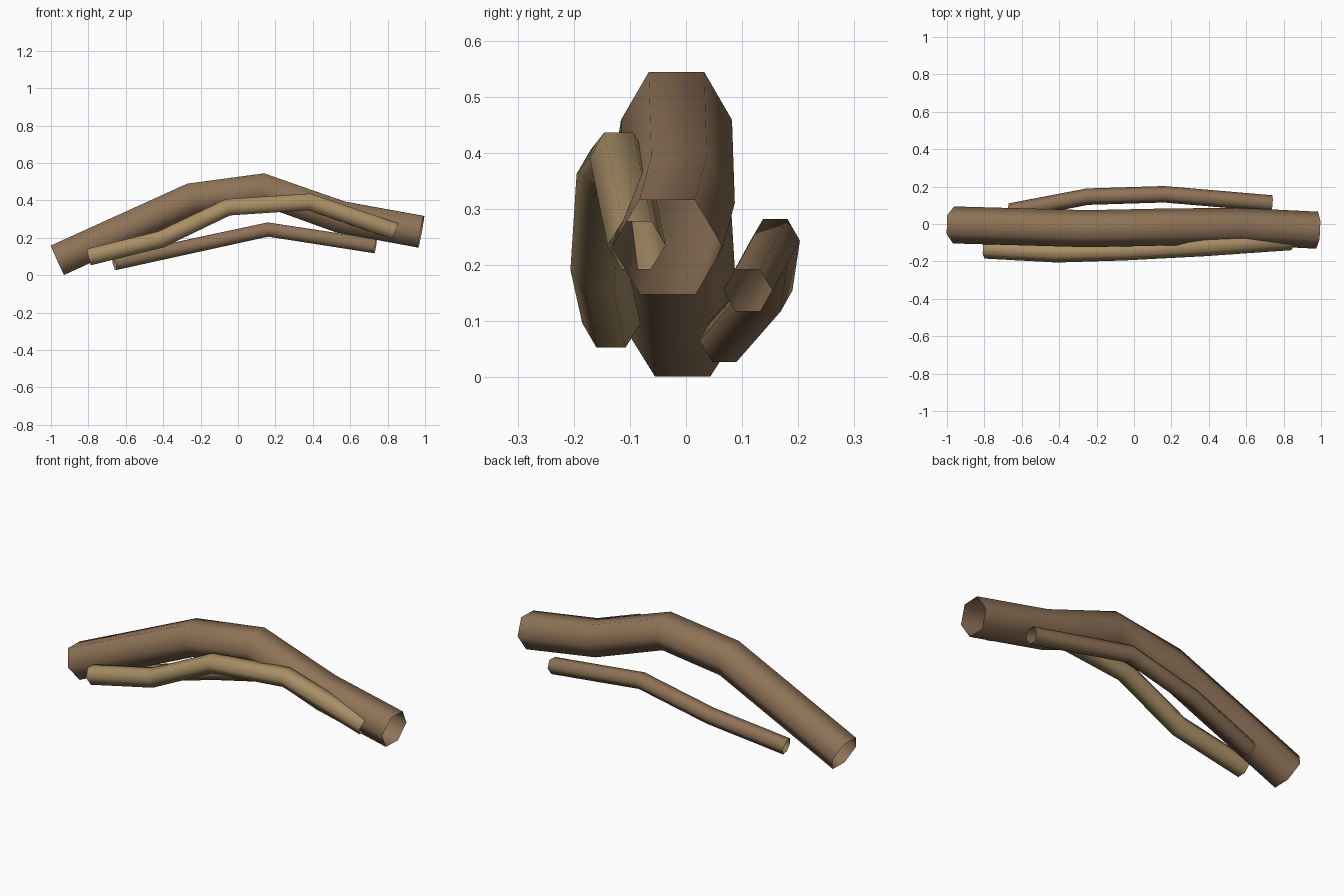
import bpy, bmesh, math
from mathutils import Vector

if "Cube" in bpy.data.objects:
    bpy.data.objects.remove(bpy.data.objects["Cube"])

SIDES = 6


def material(name, rgb):
    mat = bpy.data.materials.new(name)
    mat.diffuse_color = (*rgb, 1)
    mat.use_nodes = True
    mat.node_tree.nodes["Principled BSDF"].inputs["Base Color"].default_value = mat.diffuse_color
    return mat


def branch(name, path, radius, mat):
    """Open six-sided tube swept along a list of points."""
    pts = [Vector(p) for p in path]
    bm = bmesh.new()
    rings = []
    for i, p in enumerate(pts):
        before = (p - pts[i - 1]).normalized() if i > 0 else Vector()
        after = (pts[i + 1] - p).normalized() if i < len(pts) - 1 else Vector()
        t = (before + after).normalized()
        side = Vector((0, 0, 1)).cross(t).normalized()
        up = t.cross(side)
        ring = []
        for k in range(SIDES):
            a = math.tau * k / SIDES
            ring.append(bm.verts.new(p + radius * (side * math.cos(a) + up * math.sin(a))))
        rings.append(ring)
    for r0, r1 in zip(rings, rings[1:]):
        for k in range(SIDES):
            n = (k + 1) % SIDES
            face = bm.faces.new((r0[k], r0[n], r1[n], r1[k]))
            face.smooth = True
    mesh = bpy.data.meshes.new(name)
    bm.to_mesh(mesh)
    bm.free()
    mesh.materials.append(mat)
    obj = bpy.data.objects.new(name, mesh)
    bpy.context.collection.objects.link(obj)
    return obj


dark_bark = material("dark_bark", (0.27, 0.17, 0.095))
light_bark = material("light_bark", (0.39, 0.27, 0.13))

# Thick arched root
branch("main_root", [(-0.965, -0.005, 0.08), (-0.247, -0.025, 0.407), (0.131, -0.017, 0.459),
                     (0.548, -0.012, 0.311), (0.979, -0.033, 0.232)], 0.099, dark_bark)

# Paler root along the front
branch("front_root", [(-0.797, -0.133, 0.097), (-0.41, -0.154, 0.192), (-0.055, -0.143, 0.363),
                      (0.38, -0.12, 0.392), (0.838, -0.088, 0.235)], 0.052, light_bark)

# Thin root along the back
branch("back_root", [(-0.662, 0.067, 0.065), (-0.25, 0.146, 0.155), (0.16, 0.159, 0.244),
                     (0.735, 0.11, 0.155)], 0.044, dark_bark)
